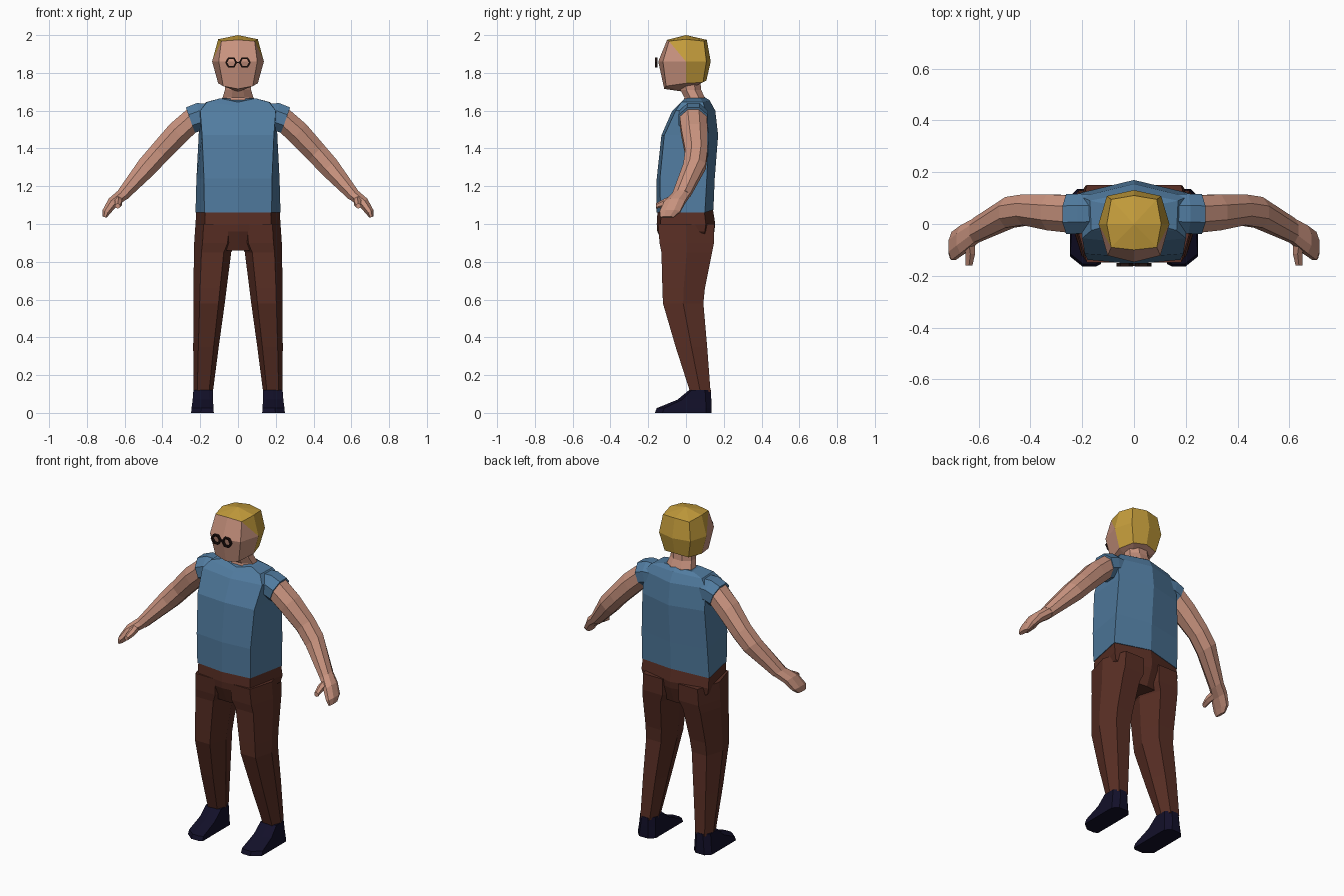
import bpy, bmesh, math
from mathutils import Vector

if "Cube" in bpy.data.objects:
    bpy.data.objects.remove(bpy.data.objects["Cube"])


def material(name, rgb):
    m = bpy.data.materials.new(name)
    m.diffuse_color = (*rgb, 1)
    m.use_nodes = True
    m.node_tree.nodes["Principled BSDF"].inputs["Base Color"].default_value = m.diffuse_color
    return m


SKIN = material("skin", (0.58, 0.29, 0.21))
HAIR = material("blond_hair", (0.56, 0.34, 0.045))
SHIRT = material("blue_shirt", (0.082, 0.20, 0.35))
PANTS = material("brown_trousers", (0.10, 0.028, 0.018))
SHOE = material("navy_shoe", (0.006, 0.005, 0.022))
FRAME = material("dark_frame", (0.014, 0.006, 0.005))


def finish(bm, name, *mats):
    bmesh.ops.recalc_face_normals(bm, faces=bm.faces)
    mesh = bpy.data.meshes.new(name)
    bm.to_mesh(mesh)
    bm.free()
    for m in mats:
        mesh.materials.append(m)
    ob = bpy.data.objects.new(name, mesh)
    bpy.context.collection.objects.link(ob)
    return ob


def loft(rings):
    """Skin a list of equal-length rings and cap both ends."""
    bm = bmesh.new()
    vs = [[bm.verts.new(p) for p in r] for r in rings]
    n = len(vs[0])
    for a, b in zip(vs, vs[1:]):
        for i in range(n):
            j = (i + 1) % n
            bm.faces.new((a[i], a[j], b[j], b[i]))
    caps = [bm.faces.new(vs[0][::-1]), bm.faces.new(vs[-1])]
    return bm, vs, caps


def mirrored(half):
    """Close a ring whose first and last points lie on x = 0."""
    return half + [(-x, y, z) for x, y, z in half[-2:0:-1]]


def body_ring(zf, zs, zb, wf, wb, yf, yfs, ybs, yb):
    return mirrored([(0, yf, zf), (wf, yfs, zs), (wb, ybs, zs), (0, yb, zb)])


def oval(c, u, v, n=8):
    """Ring around c spanned by vectors u and v."""
    c, u, v = Vector(c), Vector(u), Vector(v)
    return [c + u * math.cos(t) + v * math.sin(t)
            for t in (2 * math.pi * (i + 0.5) / n for i in range(n))]


def limb(name, s, mat, stations):
    """Arm tube: centre, tilt in degrees, half thickness, half depth."""
    rings = []
    for (x, y, z), tilt, r, ry in stations:
        a = math.radians(tilt)
        k = 1.07
        rings.append(oval((s * x, y, z), (0, ry * k, 0),
                          (s * math.sin(a) * r * k, 0, math.cos(a) * r * k)))
    return finish(loft(rings)[0], name, mat)


# Shirt
bm, _, _ = loft([
    body_ring(1.06, 1.06, 1.075, .178, .225, -.155, -.135, .10, .145),
    body_ring(1.24, 1.24, 1.24, .18, .22, -.155, -.138, .11, .152),
    body_ring(1.47, 1.47, 1.47, .19, .208, -.13, -.115, .12, .17),
    body_ring(1.595, 1.60, 1.60, .20, .205, -.075, -.055, .105, .155),
    body_ring(1.625, 1.645, 1.655, .165, .17, -.04, -.025, .09, .125),
    body_ring(1.645, 1.665, 1.672, .095, .095, -.02, -.005, .075, .098),
])
finish(bm, "shirt_body", SHIRT)

# Hips of the trousers
bm, _, _ = loft([
    body_ring(.86, .86, .86, .09, .09, -.105, -.10, .10, .11),
    body_ring(.96, .96, .96, .165, .215, -.152, -.13, .10, .15),
    body_ring(1.0, 1.0, 1.0, .175, .225, -.155, -.135, .105, .155),
    body_ring(1.065, 1.065, 1.08, .174, .221, -.151, -.131, .097, .142),
])
finish(bm, "trouser_hips", PANTS)

# Neck
bm, _, _ = loft([oval((0, .04, 1.63), (.10, 0, 0), (0, .062, 0)),
                 oval((0, .045, 1.67), (.088, 0, 0), (0, .058, 0)),
                 oval((0, .025, 1.71), (.075, 0, 0), (0, .06, 0)),
                 oval((0, .02, 1.76), (.075, 0, 0), (0, .06, 0))])
finish(bm, "neck", SKIN)

# Head with hair on the crown and back
bm, vs, caps = loft([
    mirrored([(0, -.115, 1.715), (.078, -.105, 1.73), (.105, 0, 1.745),
              (.08, .09, 1.75), (0, .108, 1.76)]),
    mirrored([(0, -.147, 1.86), (.102, -.122, 1.86), (.137, 0, 1.86),
              (.105, .108, 1.86), (0, .131, 1.86)]),
    mirrored([(0, -.10, 1.975), (.088, -.09, 1.968), (.105, 0, 1.978),
              (.088, .095, 1.968), (0, .11, 1.975)]),
])
for corner, side in ((1, 2), (7, 6)):      # slanted hairline at the temples
    bmesh.ops.connect_verts(bm, verts=[vs[2][corner], vs[1][side]])
for cap, pole in zip(caps, ((0, -.01, 1.70), (0, 0, 2.0))):
    bmesh.ops.poke(bm, faces=[cap])["verts"][0].co = pole
for f in bm.faces:
    c = f.calc_center_median()
    crown = c.z > 1.97 or (c.z > 1.9 and c.y > -.05)
    back = c.y > 0 and c.z > 1.755
    f.material_index = 1 if crown or back else 0
finish(bm, "head", SKIN, HAIR)

# Glasses: two hexagonal rims and a bridge
for s, side in ((1, "right"), (-1, "left")):
    c = Vector((s * .036, 0, 1.855))
    bm = bmesh.new()
    rows = []
    for i in range(6):
        t = i * math.pi / 3
        d = Vector((math.cos(t), 0, math.sin(t)))
        rows.append([bm.verts.new(c + d * r + Vector((0, y, 0)))
                     for r, y in ((.022, -.150), (.032, -.150), (.032, -.165), (.022, -.165))])
    for i in range(6):
        a, b = rows[i], rows[(i + 1) % 6]
        for k in range(4):
            m = (k + 1) % 4
            bm.faces.new((a[k], a[m], b[m], b[k]))
    finish(bm, side + "_glasses_rim", FRAME)
bm, _, _ = loft([oval((x, -.158, 1.855), (0, .007, 0), (0, 0, .005), 4) for x in (-.008, .008)])
finish(bm, "glasses_bridge", FRAME)


def leg_ring(z, x0, x1, y0, y1, s):
    w, ym = x1 - x0, (y0 + y1) / 2
    pts = [(x0, ym), (x0 + .2 * w, y0), (x1 - .2 * w, y0),
           (x1, ym), (x1 - .2 * w, y1), (x0 + .2 * w, y1)]
    return [(s * x, y, z) for x, y in pts]


def shoe_ring(z, x0, x1, toe, heel, s, grow):
    # outer toe corner is cut back more than the inner one
    pts = [(x0, heel - .03), (x0, toe + .01), (x0 + .02, toe), (x1 - .05, toe),
           (x1, toe + grow), (x1, heel - .03), (x1 - .03, heel), (x0 + .03, heel)]
    return [(s * x, y, z) for x, y in pts]


for s, side in ((1, "right"), (-1, "left")):
    # Trouser leg
    bm, _, _ = loft([leg_ring(*r, s) for r in (
        (.11, .133, .236, .022, .13),
        (.35, .102, .237, -.055, .112),
        (.58, .07, .236, -.122, .092),
        (.66, .06, .236, -.125, .10),
        (.85, .036, .233, -.13, .138),
        (.90, .01, .232, -.14, .148),
        (1.0, .01, .225, -.148, .15))])
    finish(bm, side + "_trouser_leg", PANTS)

    # Shoe
    bm, _, _ = loft([shoe_ring(*r[:5], s, r[5]) for r in (
        (0, .128, .248, -.165, .136, .04),
        (.025, .13, .246, -.155, .136, .04),
        (.07, .132, .24, -.045, .134, .025),
        (.122, .133, .236, .018, .131, .012))])
    finish(bm, side + "_shoe", SHOE)

    # Sleeve, arm and hand
    limb(side + "_sleeve", s, SHIRT, [
        ((.15, .04, 1.57), 5, .068, .075),
        ((.205, .04, 1.567), 10, .075, .078),
        ((.252, .038, 1.55), 20, .072, .078)])
    limb(side + "_arm", s, SKIN, [
        ((.24, .038, 1.552), 20, .066, .073),
        ((.32, .045, 1.48), 40, .064, .07),
        ((.415, .055, 1.378), 45, .058, .06),
        ((.48, .045, 1.305), 48, .056, .06),
        ((.612, -.025, 1.153), 46, .034, .048)])
    limb(side + "_hand", s, SKIN, [
        ((.607, -.023, 1.158), 46, .033, .047),
        ((.662, -.06, 1.115), 50, .030, .055),
        ((.697, -.085, 1.065), 62, .022, .055),
        ((.706, -.10, 1.036), 72, .011, .036)])
    bm, _, _ = loft([
        oval((s * .64, -.06, 1.13), (.028, 0, 0), (0, 0, .028), 6),
        oval((s * .632, -.115, 1.112), (.021, 0, 0), (0, 0, .022), 6),
        oval((s * .637, -.16, 1.095), (.015, 0, 0), (0, 0, .014), 6)])
    finish(bm, side + "_thumb", SKIN)
